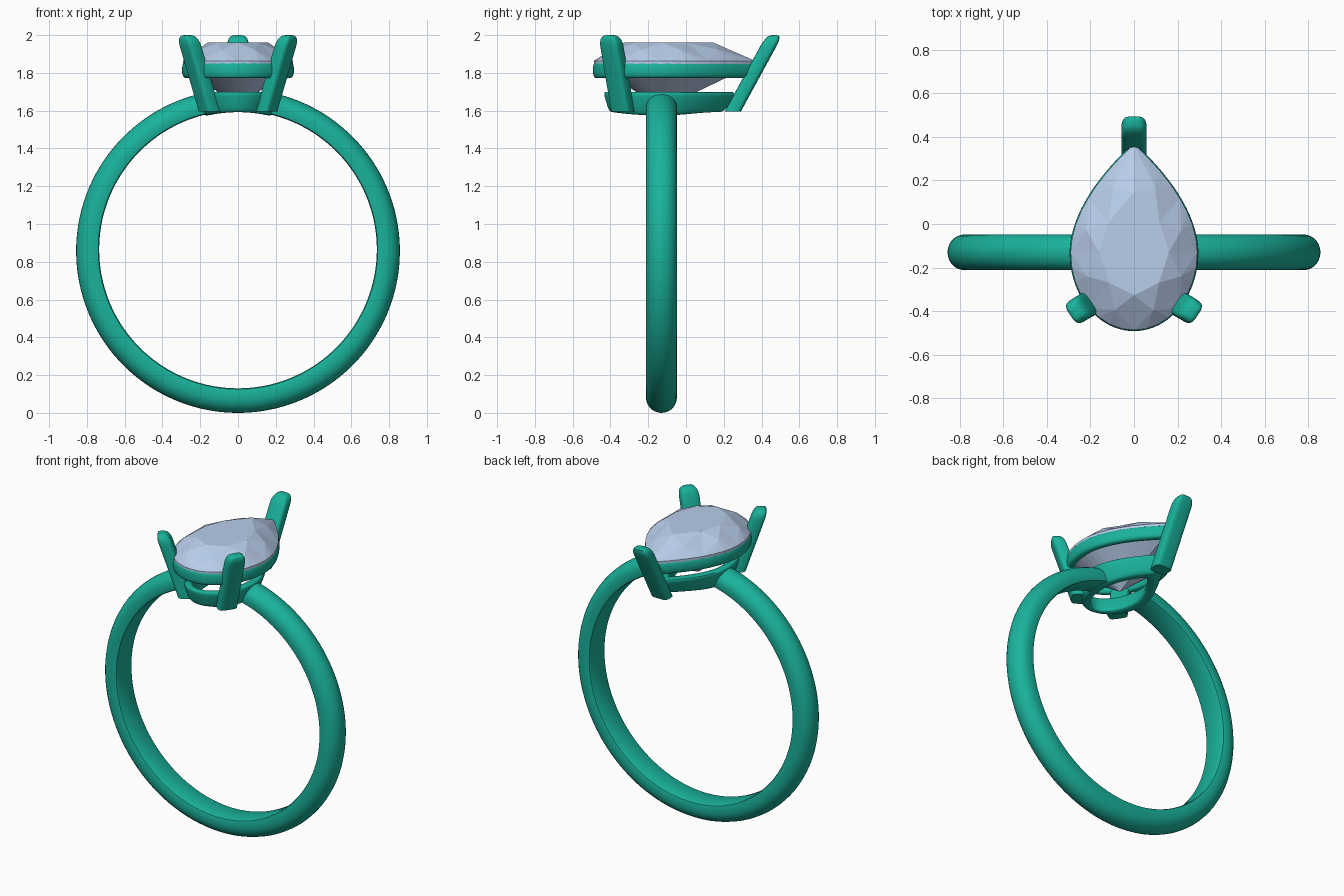
import bpy, bmesh, math
from math import sin, cos, pi, sqrt, radians

if "Cube" in bpy.data.objects:
    bpy.data.objects.remove(bpy.data.objects["Cube"])

CY = -0.13          # y of the widest line of the pear outline


def material(name, col):
    m = bpy.data.materials.new(name)
    m.diffuse_color = (*col, 1)
    m.use_nodes = True
    m.node_tree.nodes["Principled BSDF"].inputs["Base Color"].default_value = m.diffuse_color
    return m


METAL = material("metal", (0.01, 0.45, 0.33))
GEM = material("gem", (0.48, 0.61, 0.82))


def make(name, verts, faces, mat, smooth=True):
    me = bpy.data.meshes.new(name)
    me.from_pydata(verts, [], faces)
    bm = bmesh.new()
    bm.from_mesh(me)
    bmesh.ops.recalc_face_normals(bm, faces=bm.faces)
    bm.to_mesh(me)
    bm.free()
    ob = bpy.data.objects.new(name, me)
    bpy.context.collection.objects.link(ob)
    me.materials.append(mat)
    if smooth:
        bpy.context.view_layer.objects.active = ob
        ob.select_set(True)
        bpy.ops.object.shade_smooth_by_angle(angle=radians(35))
        ob.select_set(False)
    return ob


def skin(name, rings, mat, closed=False):
    """Join equal rings of points; cap the ends unless the loop is closed."""
    n, k = len(rings[0]), len(rings)
    verts = [p for r in rings for p in r]
    faces = [(i * n + j, i * n + (j + 1) % n,
              (i + 1) % k * n + (j + 1) % n, (i + 1) % k * n + j)
             for i in range(k if closed else k - 1) for j in range(n)]
    if not closed:
        faces += [tuple(range(n)), tuple(range((k - 1) * n, k * n))]
    return make(name, verts, faces, mat)


def superellipse(a, b, n, p):
    f = lambda v: math.copysign(abs(v) ** (2 / p), v)
    return [(a * f(cos(2 * pi * i / n)), b * f(sin(2 * pi * i / n))) for i in range(n)]


def pear(u, hw=0.293, front=0.36, back=0.50):
    """Pear outline, u in 0..1 starting at the pointed back end."""
    u %= 1
    side = 1 if u <= 0.5 else -1
    v = min(u, 1 - u) * 4                      # 0 tip, 1 widest, 2 front
    if v <= 1:
        t = 1 - v
        return side * hw * (1 - t ** 1.85), CY + back * t
    a = (v - 1) * pi / 2
    return side * hw * cos(a), CY - front * sin(a)


def pear_offset(u, o):
    return pear(u, 0.293 + o, 0.36 + 0.75 * o, 0.50 + 1.5 * o)


# Band: flat inside, rounded outside, open under the setting
prof = [(-0.07, 0), (0.07, 0), (0.079, 0.04), (0.082, 0.1)]
prof += [(0.082 * cos(pi * i / 14), 0.36 + 0.64 * sin(pi * i / 14)) for i in range(15)]
prof += [(-0.082, 0.1), (-0.079, 0.04)]
rings = []
for i in range(129):
    th = 0.2 + (2 * pi - 0.4) * i / 128
    rings.append([((0.735 + 0.122 * u) * sin(th), CY + y,
                   0.865 - 0.008 * u + (0.735 + 0.122 * u) * cos(th)) for y, u in prof])
skin("band", rings, METAL)

# Upper rail under the stone's edge
N = 80
sec = superellipse(0.028, 0.044, 20, 2.8)
skin("upper_rail", [[(*pear_offset(i / N, o - 0.025), 1.816 + z) for o, z in sec]
                    for i in range(N)], METAL, closed=True)

# Lower rail: tapers downward, underside follows the finger hole
sec = superellipse(0.032, 1.0, 24, 4)
rings = []
for i in range(N):
    ring = []
    for o, h in sec:
        x, y = pear_offset(i / N, o - 0.122 + 0.022 * h)
        low = 0.865 + sqrt(0.735 ** 2 - x * x) - 0.008
        ring.append((x, y, low + (1.70 - low) * (h + 1) / 2))
    rings.append(ring)
skin("lower_rail", rings, METAL, closed=True)


# Claws: leaning bars with rounded tips
def claw(name, bottom, top, d):
    steps = [(1.595, 1), (1.75, 1), (1.90, 1), (1.94, 1), (1.96, 0.97),
             (1.98, 0.86), (1.992, 0.7), (1.998, 0.5), (2.0, 0.25)]
    rings = []
    for z, s in steps:
        f = (z - 1.6) / 0.4
        cx, cy = (b + (t - b) * f for b, t in zip(bottom, top))
        rings.append([(cx + s * (a * d[0] - b * d[1]), cy + s * (a * d[1] + b * d[0]), z)
                      for a, b in superellipse(0.043, 0.058, 28, 4)])
    skin(name, rings, METAL)


claw("back_claw", (0, 0.25), (0, 0.468), (0, 1))
for side, label in ((-1, "left"), (1, "right")):
    claw(label + "_front_claw", (side * 0.152, -0.335), (side * 0.268, -0.402),
         (side * 0.83, -0.56))

# Stone: brilliant cut with table, stars, kites, girdle and pavilion
G = 32


def ring(count, shift, s, z):
    out = []
    for i in range(count):
        x, y = pear((i + shift) / count)
        out.append((x * s, CY + (y - CY) * s, z))
    return out


verts = (ring(8, 0, 0.55, 1.96) + ring(8, 0.5, 0.80, 1.922)
         + ring(G, 0, 0.995, 1.863) + ring(G, 0, 0.995, 1.848) + [(0, CY, 1.61)])
T, M, U, L, C = 0, 8, 16, 16 + G, 16 + 2 * G
faces = [tuple(range(8))]
for i in range(8):
    j, h = (i + 1) % 8, (i - 1) % 8
    g = [U + (4 * i + k) % G for k in range(5)]
    faces += [(T + i, T + j, M + i),
              (T + i, M + i, g[0]), (T + i, g[0], M + h)]
    faces += [(M + i, g[k + 1], g[k]) for k in range(4)]
for i in range(G):
    j = (i + 1) % G
    faces += [(U + i, U + j, L + j, L + i), (L + i, L + j, C)]
make("stone", verts, faces, GEM, smooth=False)
